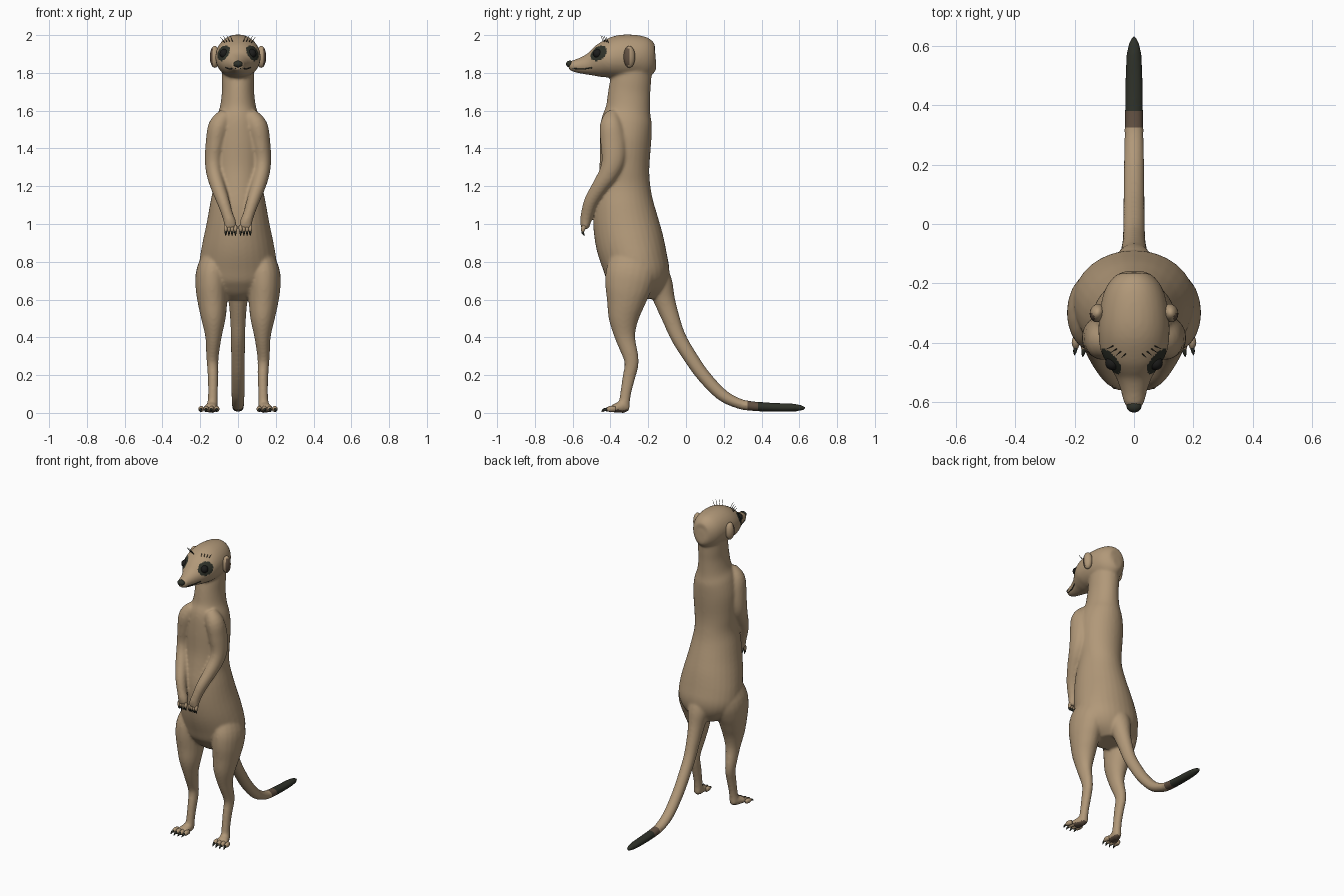
import bpy
import bmesh
import math
from mathutils import Vector, Matrix, Euler

cube = bpy.data.objects.get("Cube")
if cube:
    bpy.data.objects.remove(cube, do_unlink=True)


def material(name, rgb, roughness=0.8):
    mat = bpy.data.materials.new(name)
    mat.use_nodes = True
    mat.diffuse_color = (*rgb, 1)
    shader = mat.node_tree.nodes["Principled BSDF"]
    shader.inputs["Base Color"].default_value = (*rgb, 1)
    shader.inputs["Roughness"].default_value = roughness
    return mat


TAN = material("tan fur", (0.44, 0.315, 0.19))
BROWN = material("brown skin", (0.12, 0.08, 0.053))
DARK = material("dark fur", (0.028, 0.031, 0.022))
BLACK = material("black eye", (0.012, 0.012, 0.011), 0.4)


def loft(bm, rings, side=1, steps=4, count=20):
    """Smooth tube through rings of (x, y, z, half width, half depth)."""
    keys = [Vector(r) for r in rings]
    path = []
    for i in range(len(keys) - 1):
        p0, p1 = keys[max(i - 1, 0)], keys[i]
        p2, p3 = keys[i + 1], keys[min(i + 2, len(keys) - 1)]
        for k in range(steps):
            t = k / steps
            path.append(p1 + ((p2 - p0) * t + (p0 * 2 - p1 * 5 + p2 * 4 - p3) * t ** 2
                              + (p1 * 3 - p0 - p2 * 3 + p3) * t ** 3) / 2)
    path.append(keys[-1])
    loops = []
    for i, p in enumerate(path):
        ahead = path[min(i + 1, len(path) - 1)] - path[max(i - 1, 0)]
        tangent = Vector(ahead[:3]).normalized()
        across = Vector((1, 0, 0))
        across = (across - tangent * across.dot(tangent)).normalized()
        up = tangent.cross(across)
        loop = []
        for k in range(count):
            a = math.tau * k / count
            co = (Vector(p[:3]) + across * math.cos(a) * max(p[3], 0.001)
                  + up * math.sin(a) * max(p[4], 0.001))
            co.x *= side
            loop.append(bm.verts.new(co))
        loops.append(loop)
    for low, high in zip(loops, loops[1:]):
        for k in range(count):
            n = (k + 1) % count
            bm.faces.new((low[k], low[n], high[n], high[k]))
    bm.faces.new(loops[0])
    bm.faces.new(loops[-1])


def ball(bm, loc, scale, rot=(0, 0, 0)):
    bmesh.ops.create_uvsphere(bm, u_segments=28, v_segments=18, radius=1,
                              matrix=Matrix.LocRotScale(Vector(loc), Euler(rot), Vector(scale)))


def finish(name, bm, *mats):
    bmesh.ops.recalc_face_normals(bm, faces=bm.faces)
    mesh = bpy.data.meshes.new(name)
    bm.to_mesh(mesh)
    bm.free()
    for mat in mats:
        mesh.materials.append(mat)
    mesh.shade_smooth()
    ob = bpy.data.objects.new(name, mesh)
    bpy.context.collection.objects.link(ob)
    return ob


# Torso and neck, as (height, centre y, half width, half depth)
torso = [(1.84, -.28, .085, .1), (1.76, -.292, .086, .108), (1.69, -.301, .086, .112),
         (1.61, -.307, .098, .118), (1.54, -.315, .124, .134), (1.44, -.32, .14, .136),
         (1.3, -.326, .136, .132), (1.2, -.33, .132, .142), (1.1, -.33, .149, .16),
         (1.0, -.318, .167, .174), (.9, -.297, .188, .18), (.8, -.27, .204, .174),
         (.72, -.25, .2, .165), (.65, -.24, .155, .13), (.6, -.235, .08, .08)]
# Head from the back of the skull to the snout, as (y, height, half width, half height)
head = [(-.16, 1.87, .03, .04), (-.172, 1.87, .06, .08), (-.21, 1.875, .092, .107),
        (-.27, 1.885, .112, .116), (-.35, 1.884, .12, .116), (-.42, 1.87, .114, .1),
        (-.47, 1.855, .09, .08), (-.51, 1.845, .064, .059), (-.56, 1.838, .045, .042),
        (-.6, 1.837, .035, .03), (-.62, 1.838, .022, .02)]
# Tail, as (y, height, half width, half thickness)
tail = [(-.21, .82, .1, .08), (-.145, .7, .075, .07), (-.115, .6, .052, .057),
        (-.08, .5, .042, .047), (-.04, .4, .038, .041), (.02, .3, .037, .038),
        (.09, .2, .036, .036), (.185, .1, .035, .033), (.27, .053, .033, .028),
        (.34, .037, .032, .026), (.46, .03, .031, .024), (.57, .028, .026, .021),
        (.615, .026, .016, .014), (.636, .025, .005, .005)]
# Limbs, as (x, y, z, half width, half depth)
leg = [(.1, -.27, .86, .07, .11), (.133, -.29, .75, .087, .132), (.138, -.305, .67, .087, .125),
       (.135, -.318, .59, .079, .103), (.13, -.33, .5, .065, .08), (.13, -.322, .4, .043, .054),
       (.135, -.293, .3, .033, .041), (.134, -.289, .25, .03, .037), (.132, -.302, .19, .028, .034),
       (.133, -.32, .1, .026, .029), (.135, -.328, .04, .028, .03)]
foot = [(.135, -.3, .026, .018, .016), (.136, -.325, .03, .028, .03),
        (.142, -.355, .029, .034, .029), (.149, -.395, .02, .042, .019)]
arm = [(.06, -.39, 1.58, .04, .04), (.1, -.395, 1.52, .056, .062), (.118, -.385, 1.43, .053, .068),
       (.129, -.385, 1.34, .047, .062), (.126, -.41, 1.27, .042, .052),
       (.107, -.455, 1.2, .039, .043), (.079, -.503, 1.12, .034, .037),
       (.056, -.525, 1.05, .03, .032), (.043, -.532, 1.01, .033, .029),
       (.039, -.536, .975, .032, .02)]

bm = bmesh.new()
loft(bm, [(0, y, z, a, b) for z, y, a, b in torso], count=32)
loft(bm, [(0, y, z, a, b) for y, z, a, b in head], count=32)
loft(bm, [(0, y, z, a, b) for y, z, a, b in tail])
for s in (1, -1):
    for limb in (leg, foot, arm):
        loft(bm, limb, s)
body = finish("body", bm)

# Blend everything into one skin
remesh = body.modifiers.new("blend", "REMESH")
remesh.mode = "VOXEL"
remesh.voxel_size = 0.008
soften = body.modifiers.new("soften", "SMOOTH")
soften.factor = 0.5
soften.iterations = 8
bpy.context.view_layer.objects.active = body
body.select_set(True)
for name in ("blend", "soften"):
    bpy.ops.object.modifier_apply(modifier=name)

# Colour the skin: tail bands, eye patches and soles
skin = body.data
skin.materials.clear()
for mat in (TAN, BROWN, DARK):
    skin.materials.append(mat)
bm = bmesh.new()
bm.from_mesh(skin)
for cut in (.325, .38):
    bmesh.ops.bisect_plane(bm, geom=bm.verts[:] + bm.edges[:] + bm.faces[:], dist=1e-5,
                           plane_co=(0, cut, 0), plane_no=(0, 1, 0))
bm.normal_update()
for f in bm.faces:
    c = f.calc_center_median()
    patch = ((abs(c.x) - .077) / .043) ** 2 + ((c.y + .462) / .055) ** 2 + ((c.z - 1.905) / .044) ** 2
    sole = c.z < .02 and c.y < -.25 and f.normal.z < -.5
    f.material_index = 2 if c.y > .38 or patch < 1 else 1 if c.y > .325 or sole else 0
bm.to_mesh(skin)
bm.free()
skin.shade_smooth()
bpy.context.view_layer.update()


def on_skin(point, lift=0.0):
    hit, co, normal, index = body.closest_point_on_mesh(Vector(point))
    return co + normal * lift


# Nose
bm = bmesh.new()
ball(bm, (0, -.615, 1.847), (.025, .02, .018))
finish("nose", bm, DARK)

for s, label in ((1, "left"), (-1, "right")):
    # Eye
    bm = bmesh.new()
    ball(bm, (s * .073, -.468, 1.902), (.024, .024, .024))
    finish(label + "_eye", bm, BLACK)

    # Ear with a brown hollow facing outward
    bm = bmesh.new()
    ball(bm, (s * .123, -.3, 1.885), (.026, .031, .058), (0, 0, s * .25))
    bm.normal_update()
    outward = Vector((s * .85, -.5, 0)).normalized()
    for f in bm.faces:
        f.material_index = int(f.normal.dot(outward) > .8)
    finish(label + "_ear", bm, TAN, BROWN)

    # Mouth line and brow hairs
    bm = bmesh.new()
    line = [on_skin((s * x, y, z)) for x, y, z in
            ((.012, -.625, 1.822), (.04, -.59, 1.82), (.055, -.55, 1.815), (.07, -.5, 1.825))]
    loft(bm, [(*p, .003, .003) for p in line], count=8)
    for k in range(4):
        root = (s * (.03 + k * .016), -.44 + k * .008, 1.97)
        tip = on_skin(root, .028) + Vector((s * .006, 0, .008))
        loft(bm, [(*on_skin(root), .002, .002), (*tip, .001, .001)], steps=1, count=6)
    finish(label + "_mouth_and_brow", bm, DARK)

    # Toes, fingers and claws
    digits, claws = bmesh.new(), bmesh.new()
    for k in range(4):
        x = .112 + k * .026
        toe = x + .006 * k / 3
        reach = .006 if k in (1, 2) else 0
        loft(digits, [(x, -.375, .02, .012, .014), (toe, -.4, .021, .014, .016),
                      (toe, -.418 - reach, .016, .008, .009)], s, count=12)
        loft(claws, [(toe, -.412 - reach, .02, .007, .008), (toe + .003, -.43 - reach, .016, .006, .007),
                     (toe + .005, -.442 - reach, .005, .001, .001)], s, count=10)
        x = .014 + k * .017
        loft(digits, [(x, -.537, .99, .01, .012), (x, -.545, .973, .01, .012),
                      (x, -.545, .96, .007, .008)], s, count=12)
        loft(claws, [(x, -.546, .97, .006, .008), (x, -.546, .953, .006, .007),
                     (x, -.536, .937, .001, .001)], s, count=10)
    finish(label + "_toes_and_fingers", digits, TAN)
    finish(label + "_claws", claws, DARK)
